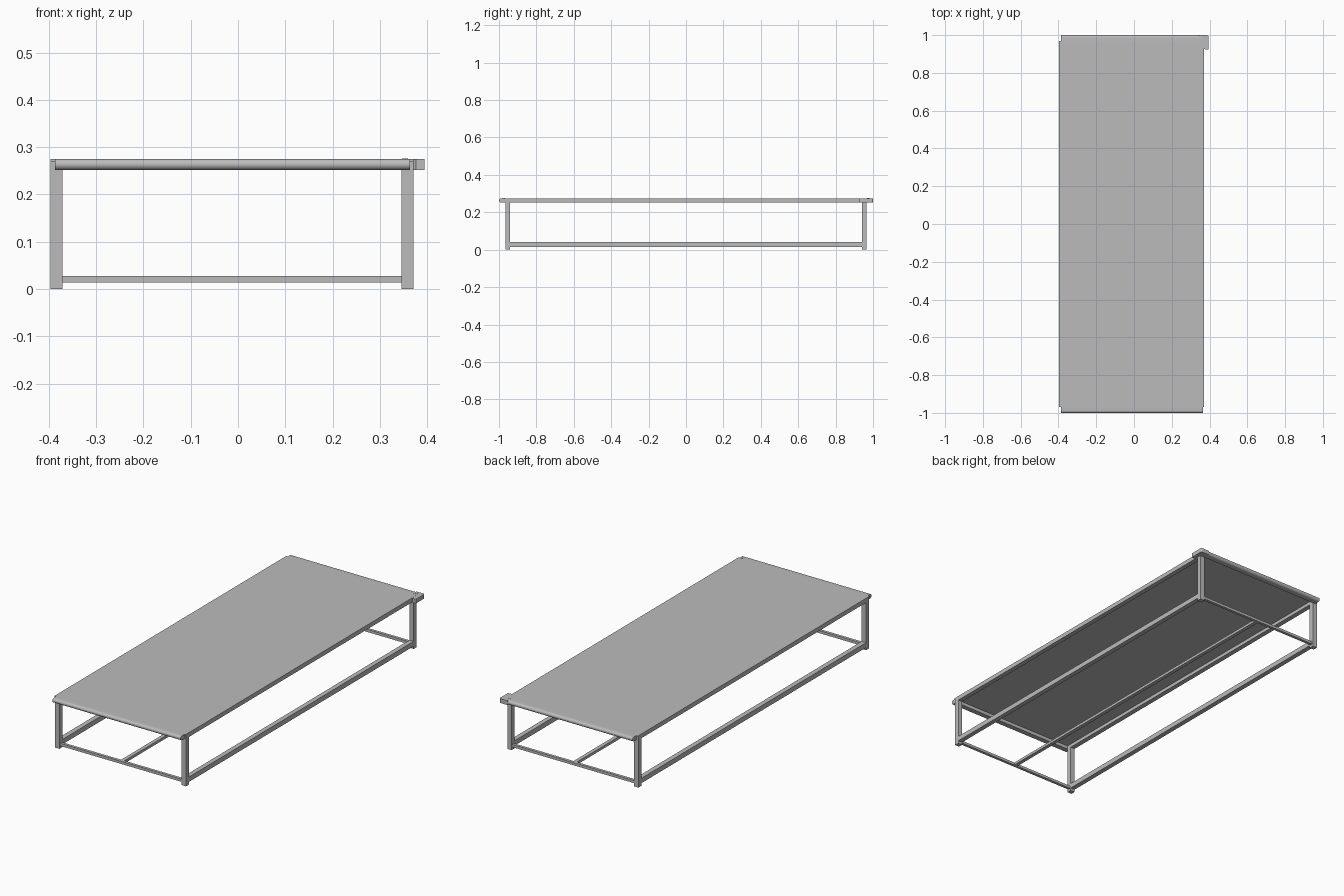
import bpy
import math

cube = bpy.data.objects.get("Cube")
if cube:
    bpy.data.objects.remove(cube, do_unlink=True)

steel = bpy.data.materials.new("grey steel")
steel.use_nodes = True
GREY = (0.5, 0.5, 0.5, 1)
steel.diffuse_color = GREY
steel.node_tree.nodes["Principled BSDF"].inputs["Base Color"].default_value = GREY


def prism(name, outline, lo, hi, axis):
    """Extrude a closed 2D outline along x (outline in y, z) or z (outline in x, y)."""
    n = len(outline)
    place = (lambda p, h: (h, *p)) if axis == "x" else (lambda p, h: (*p, h))
    verts = [place(p, h) for h in (lo, hi) for p in outline]
    faces = [(i, (i + 1) % n, (i + 1) % n + n, i + n) for i in range(n)]
    faces += [tuple(reversed(range(n))), tuple(range(n, 2 * n))]
    mesh = bpy.data.meshes.new(name)
    mesh.from_pydata(verts, [], faces)
    mesh.materials.append(steel)
    obj = bpy.data.objects.new(name, mesh)
    bpy.context.collection.objects.link(obj)
    bpy.ops.object.select_all(action="DESELECT")
    obj.select_set(True)
    bpy.context.view_layer.objects.active = obj
    bpy.ops.object.mode_set(mode="EDIT")
    bpy.ops.mesh.select_all(action="SELECT")
    bpy.ops.mesh.normals_make_consistent(inside=False)
    bpy.ops.object.mode_set(mode="OBJECT")
    bpy.ops.object.shade_smooth_by_angle(angle=math.radians(35))
    return obj


def box(name, x, y, z):
    return prism(name, [(x[0], y[0]), (x[1], y[0]), (x[1], y[1]), (x[0], y[1])], *z, "z")


LEFT, RIGHT = (0.346, 0.371), (-0.397, -0.371)
TOP, RAIL = 0.275, 0.252
MID = (LEFT[1] + RIGHT[0]) / 2
sides = {"left": LEFT, "right": RIGHT}
ends = {"front": -1, "back": 1}

# Deck sheet
box("deck_sheet", (RIGHT[0], LEFT[1]), (-0.97, 0.97), (0.27, TOP))

# Legs, long rails and edge lips
for side, x in sides.items():
    box(f"{side}_lower_rail", x, (-0.95, 0.95), (0.014, 0.04))
    box(f"{side}_deck_rail", x, (-0.965, 0.965), (RAIL, TOP - 0.004))
    for end, s in ends.items():
        box(f"{end}_{side}_leg", x, sorted((s * 0.94, s * 0.965)), (0, TOP - 0.001))

# End rails with a rounded outer nose, and low cross bars
for end, s in ends.items():
    r = (TOP - RAIL) / 2
    arc = [math.pi * (i / 12 - 0.5) for i in range(13)]
    nose = [(s * (1 - r + r * math.cos(a)), RAIL + r + r * math.sin(a)) for a in arc]
    nose += [(s * 0.965, TOP), (s * 0.965, RAIL)]
    prism(f"{end}_deck_nose", nose, -0.387, 0.364, "x")
    box(f"{end}_cross_bar", (RIGHT[1], LEFT[0]), sorted((s * 0.945, s * 0.96)), (0.014, 0.028))

# Middle floor bar
box("middle_floor_bar", (MID - 0.01, MID + 0.01), (-0.945, 0.945), (0.014, 0.028))

# Corner bracket with chamfered lower end and rounded outer corner
outline = [(0.345, 0.965), (0.371, 0.93), (0.376, 0.925), (0.394, 0.925)]
outline += [(0.386 + 0.008 * math.cos(a), 0.992 + 0.008 * math.sin(a))
            for a in (math.pi / 2 * i / 5 for i in range(6))]
outline += [(0.345, 1.0)]
prism("corner_bracket", outline, RAIL, TOP - 0.0005, "z")

# Fixing screws on the left corners
for end, y in (("front", -0.975), ("back", 0.975)):
    ring = [(0.353 + 0.006 * math.cos(i * math.pi / 6), y + 0.006 * math.sin(i * math.pi / 6))
            for i in range(12)]
    prism(f"{end}_fixing_screw", ring, TOP - 0.004, TOP + 0.0008, "z")
